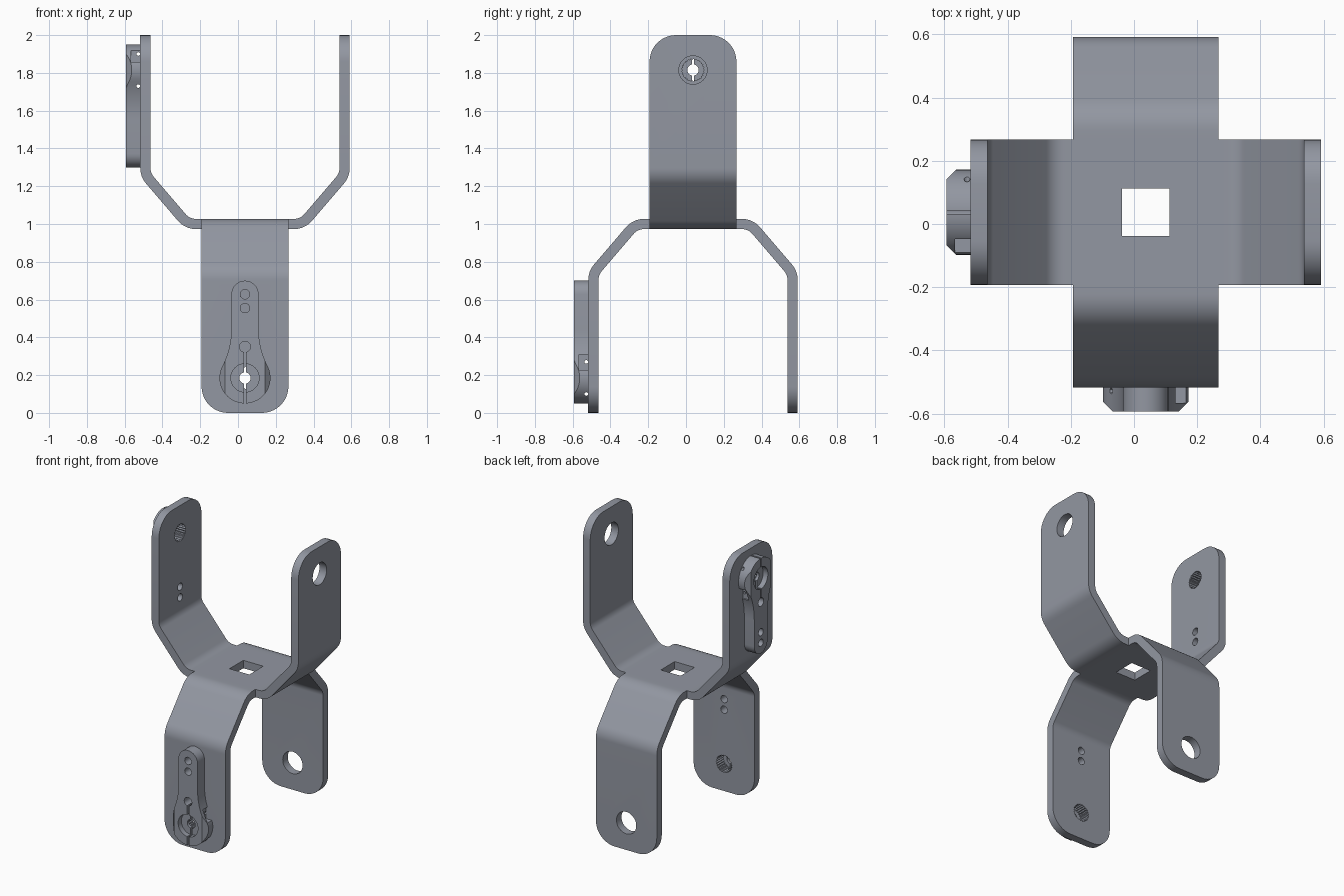
import bpy, bmesh, math
from mathutils import Matrix

if "Cube" in bpy.data.objects:
    bpy.data.objects.remove(bpy.data.objects["Cube"])

C = 0.037            # bracket axis offset in x and y
W, H = 0.23, 0.027   # half strip width, half sheet thickness
HUB = -0.815         # pivot height below the plate
FACE = -0.5275 - H   # outer face of an arm
FRONT = FACE - 0.075 # front face of a horn


def prism(name, pts, a, b, axis):
    """Extrude a 2D outline from a to b along an axis."""
    place = {'x': lambda p, t: (t, p[0], p[1]),
             'y': lambda p, t: (p[0], t, p[1]),
             'z': lambda p, t: (p[0], p[1], t)}[axis]
    bm = bmesh.new()
    lo = [bm.verts.new(place(p, a)) for p in pts]
    hi = [bm.verts.new(place(p, b)) for p in pts]
    bm.faces.new(lo)
    bm.faces.new(hi)
    for i in range(len(pts)):
        j = (i + 1) % len(pts)
        bm.faces.new((lo[i], lo[j], hi[j], hi[i]))
    bmesh.ops.recalc_face_normals(bm, faces=bm.faces)
    me = bpy.data.meshes.new(name)
    bm.to_mesh(me)
    bm.free()
    ob = bpy.data.objects.new(name, me)
    bpy.context.collection.objects.link(ob)
    return ob


def circle(cx, cy, r, n=32):
    return [(cx + r * math.cos(2 * math.pi * i / n), cy + r * math.sin(2 * math.pi * i / n)) for i in range(n)]


def rect(x0, x1, y0, y1):
    return [(x0, y0), (x1, y0), (x1, y1), (x0, y1)]


def spline():
    return [((0.06 - 0.006 * (i % 2)) * math.cos(math.pi * i / 25),
             HUB + (0.06 - 0.006 * (i % 2)) * math.sin(math.pi * i / 25)) for i in range(50)]


def cut(ob, pts, a, b, axis):
    """Subtract a prism from an object."""
    cutter = prism("cutter", pts, a, b, axis)
    cutter.hide_render = True
    m = ob.modifiers.new("cut", 'BOOLEAN')
    m.operation, m.solver, m.object = 'DIFFERENCE', 'EXACT', cutter
    bpy.context.view_layer.objects.active = ob
    bpy.ops.object.modifier_apply(modifier=m.name)
    bpy.data.objects.remove(cutter)


def edit(ob, fn):
    bm = bmesh.new()
    bm.from_mesh(ob.data)
    fn(bm)
    bm.to_mesh(ob.data)
    bm.free()


def bent_side(s):
    """One side of the bent sheet as (y, z) points."""
    a, r = math.atan2(0.26, 0.2225), 0.1
    rho = r + s * H
    arcs = [(0.305 - r * math.tan(a / 2), r, 0, a),
            (0.5275 - r, 0.26 + r * math.tan((math.pi / 2 - a) / 2), a, math.pi / 2)]
    pts = [(W, -s * H)]
    for u, w, p0, p1 in arcs:
        for i in range(9):
            p = p0 + (p1 - p0) * i / 8
            pts.append((u + rho * math.sin(p), w - rho * math.cos(p)))
    pts.append((0.5275 + s * H, 1.0))
    return [(-u, -w) for u, w in pts]


def make_arm(with_horn):
    ob = prism("arm", bent_side(1) + bent_side(-1)[::-1], -W, W, 'x')

    def round_tip(bm):
        tips = [e for e in bm.edges if all(abs(v.co.z + 1) < 1e-4 for v in e.verts)
                and abs(e.verts[0].co.x - e.verts[1].co.x) < 1e-4]
        bmesh.ops.bevel(bm, geom=tips, offset=0.14, segments=10, profile=0.5, affect='EDGES')
    edit(ob, round_tip)
    if with_horn:
        cut(ob, spline(), -0.6, -0.45, 'y')
        for h in (0.37, 0.443):
            cut(ob, circle(0, HUB + h, 0.025, 20), -0.6, -0.45, 'y')
    else:
        cut(ob, circle(0, HUB, 0.075, 40), -0.6, -0.45, 'y')
    return ob


def make_horn():
    # Round hub blending into a narrow lever with a round end
    r, n, h = 0.135, 0.072, 0.26
    R = (h * h - r * r + n * n) / (2 * (r - n))
    a = math.atan2(h, n + R)
    side = [(n + R - R * math.cos(a * (1 - i / 8)), h - R * math.sin(a * (1 - i / 8))) for i in range(9)]
    end = [(n * math.cos(math.pi * i / 16), 0.443 + n * math.sin(math.pi * i / 16)) for i in range(17)]
    span = math.pi + 2 * a
    hub = [(r * math.cos(math.pi - a + span * i / 32), r * math.sin(math.pi - a + span * i / 32))
           for i in range(1, 32)]
    outline = side + end + [(-x, y) for x, y in side[::-1]] + hub
    ob = prism("lower_horn", [(x, y + HUB) for x, y in outline], FRONT, FACE, 'y')
    # Chamfers, screw pockets and cross holes
    for s in (1, -1):
        cut(ob, [(s * 0.095, FRONT - 0.01), (s * 0.145, FRONT + 0.04), (s * 0.145, FRONT - 0.01)],
            HUB - 0.2, HUB + 0.2, 'z')
        z0, z1 = sorted((HUB + s * 0.043, HUB + s * 0.125))
        x0, x1 = sorted((s * 0.085, s * 0.16))
        cut(ob, rect(x0, x1, z0, z1), FACE - 0.048, FACE + 0.02, 'y')
        cut(ob, circle(FACE - 0.0105, HUB + s * 0.085, 0.0095, 12), -0.2, 0.2, 'x')
    # Centre recess, spline socket, bore, lever holes and clamp slit
    cut(ob, circle(0, HUB, 0.075, 40), FRONT - 0.02, FRONT + 0.035, 'y')
    cut(ob, spline(), FACE - 0.02, FACE + 0.02, 'y')
    for dz, rad in ((0, 0.03), (0.165, 0.029), (0.37, 0.025), (0.443, 0.025)):
        cut(ob, circle(0, HUB + dz, rad, 24), FRONT - 0.02, FACE + 0.02, 'y')
    cut(ob, rect(-0.006, 0.006, HUB - 0.2, HUB + 0.15), FRONT - 0.02, FACE + 0.02, 'y')
    return ob


# Placement: lower fork as built, upper fork turned over
lower = Matrix.Translation((C, C, 1))
upper = lower @ Matrix(((0, 1, 0, 0), (1, 0, 0, 0), (0, 0, -1, 0), (0, 0, 0, 1)))
half_turn = Matrix.Rotation(math.pi, 4, 'Z')

# Centre plate with square hole
bracket = prism("cross_bracket", rect(-W, W, -W, W), -H, H, 'z')
cut(bracket, rect(-0.075, 0.075, -0.075, 0.075), -0.1, 0.1, 'z')


def open_sides(bm):
    dead = [f for f in bm.faces for k in (0, 1) for s in (W, -W)
            if all(abs(v.co[k] - s) < 1e-4 for v in f.verts)]
    bmesh.ops.delete(bm, geom=dead, context='FACES')


edit(bracket, open_sides)
bracket.data.transform(lower)


# Four bent arms, merged with the plate
def open_root(bm):
    dead = [f for f in bm.faces if all(abs(v.co.y + W) < 1e-4 for v in f.verts)]
    bmesh.ops.delete(bm, geom=dead, context='FACES')


arms = []
for frame in (lower, upper):
    for horn in (True, False):
        arm = make_arm(horn)
        edit(arm, open_root)
        arm.data.transform(frame if horn else frame @ half_turn)
        arms.append(arm)
bpy.ops.object.select_all(action='DESELECT')
for ob in arms + [bracket]:
    ob.select_set(True)
bpy.context.view_layer.objects.active = bracket
bpy.ops.object.join()
edit(bracket, lambda bm: bmesh.ops.remove_doubles(bm, verts=bm.verts, dist=0.0005))

# Clamping horns on one arm of each fork
lower_horn = make_horn()
upper_horn = lower_horn.copy()
upper_horn.data = lower_horn.data.copy()
upper_horn.name = "upper_horn"
bpy.context.collection.objects.link(upper_horn)
lower_horn.data.transform(lower)
upper_horn.data.transform(upper)

# Slate metal, smooth bends with sharp edges
slate = bpy.data.materials.new("slate_metal")
slate.diffuse_color = (0.29, 0.31, 0.36, 1)
slate.use_nodes = True
slate.node_tree.nodes["Principled BSDF"].inputs["Base Color"].default_value = slate.diffuse_color
bpy.ops.object.select_all(action='DESELECT')
for ob in (bracket, lower_horn, upper_horn):
    ob.data.materials.clear()
    ob.data.materials.append(slate)
    ob.select_set(True)
bpy.context.view_layer.objects.active = bracket
bpy.ops.object.shade_smooth_by_angle(angle=math.radians(30))
